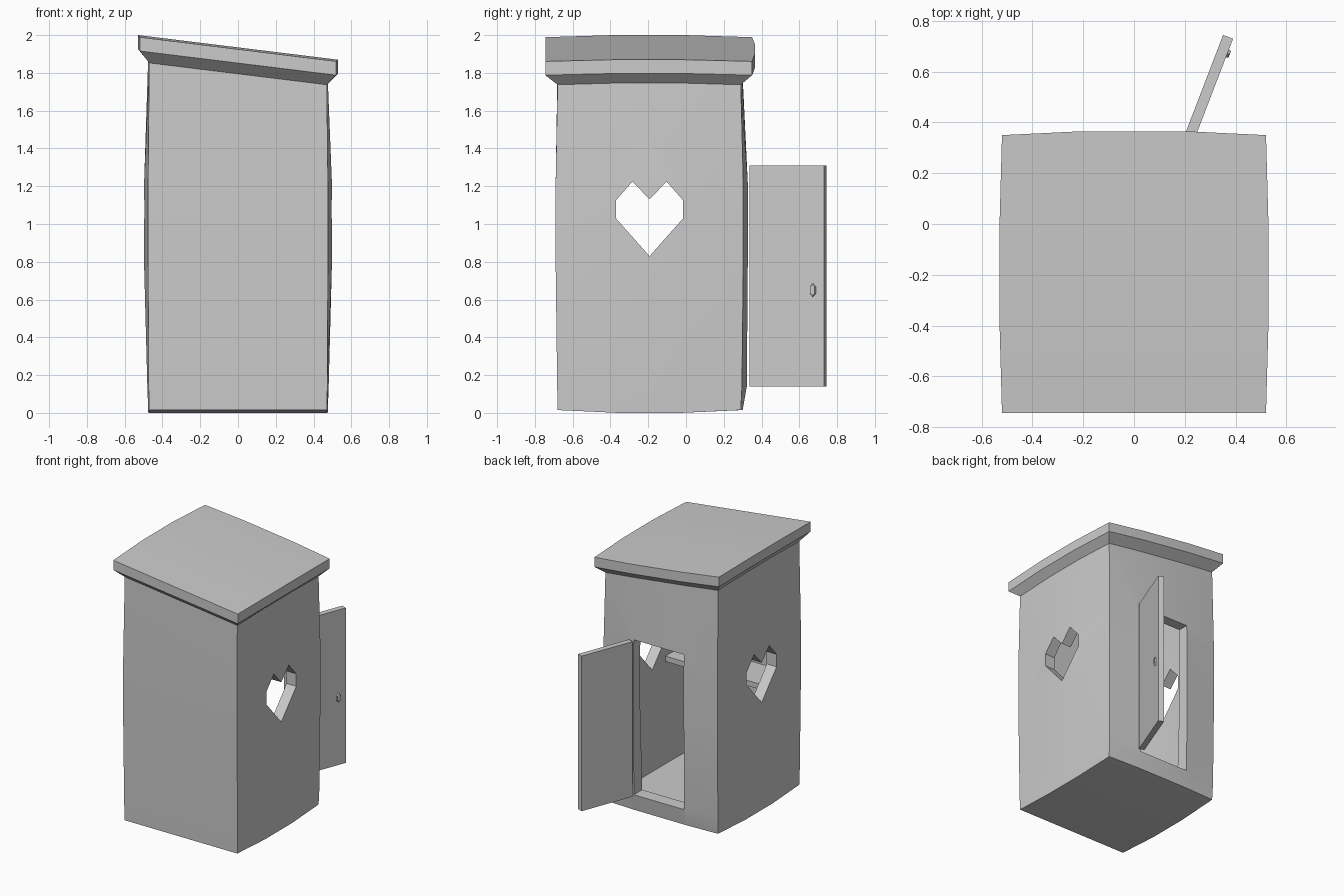
import bpy, bmesh, math
from mathutils import Matrix, Vector

if "Cube" in bpy.data.objects:
    bpy.data.objects.remove(bpy.data.objects["Cube"])

SLOPE = -0.123  # roof fall along x


def add_object(name, bm):
    bmesh.ops.recalc_face_normals(bm, faces=bm.faces)
    mesh = bpy.data.meshes.new(name)
    bm.to_mesh(mesh)
    bm.free()
    obj = bpy.data.objects.new(name, mesh)
    bpy.context.collection.objects.link(obj)
    return obj


def bulged_hull(name, rings):
    """Stack of 12-point rings: corner x, side x, front y, back corner y,
    back middle y, height, slope, end lift."""
    bm = bmesh.new()
    loops = []
    for cx, sx, front, back, back_mid, z, slope, lift in rings:
        y1, y2 = front + (back - front) / 3, front + (back - front) * 2 / 3
        plan = [(-cx, front, 1), (-.21, front, 1), (.21, front, 1), (cx, front, 1),
                (sx, y1, 0), (sx, y2, 0),
                (cx, back, 1), (.21, back_mid, 1), (-.21, back_mid, 1), (-cx, back, 1),
                (-sx, y2, 0), (-sx, y1, 0)]
        loops.append([bm.verts.new((x, y, z + slope * x + lift * end)) for x, y, end in plan])
    for a, b in zip(loops, loops[1:]):
        for i in range(12):
            j = (i + 1) % 12
            bm.faces.new((a[i], a[j], b[j], b[i]))
    for r in (loops[0], loops[-1]):
        bm.faces.new((r[0], r[1], r[2], r[3], r[4], r[11]))
        bm.faces.new((r[11], r[4], r[5], r[10]))
        bm.faces.new((r[10], r[5], r[6], r[7], r[8], r[9]))
    return add_object(name, bm)


def box(name, lo, hi, matrix=Matrix()):
    bm = bmesh.new()
    lo, hi = Vector(lo), Vector(hi)
    bmesh.ops.create_cube(bm, size=1, matrix=matrix @ Matrix.Translation((lo + hi) / 2)
                          @ Matrix.Diagonal((*(hi - lo), 1)))
    return add_object(name, bm)


def cut(target, cutter):
    mod = target.modifiers.new("cut", 'BOOLEAN')
    mod.operation = 'DIFFERENCE'
    mod.solver = 'EXACT'
    mod.object = cutter
    bpy.context.view_layer.objects.active = target
    bpy.ops.object.modifier_apply(modifier=mod.name)
    bpy.data.objects.remove(cutter)


# cabin walls flaring out into the overhanging roof slab
cabin = bulged_hull("cabin", [
    (.470, .475, -.680, .290, .300, 0, 0, .015),
    (.473, .480, -.682, .296, .322, .14, 0, 0),
    (.476, .497, -.690, .303, .327, .78, 0, 0),
    (.476, .497, -.690, .303, .327, 1.22, 0, 0),
    (.470, .476, -.680, .290, .298, 1.805, SLOPE, -.01),
    (.520, .530, -.745, .350, .365, 1.862, SLOPE, -.01),
    (.520, .530, -.745, .350, .365, 1.935, SLOPE, -.01)])

# hollow interior
cut(cabin, bulged_hull("cavity", [
    (.390, .395, -.600, .210, .220, .08, 0, 0),
    (.396, .417, -.610, .223, .247, .78, 0, 0),
    (.396, .417, -.610, .223, .247, 1.22, 0, 0),
    (.390, .396, -.600, .210, .218, 1.81, SLOPE, 0)]))

# doorway in the back wall
cut(cabin, box("doorway", (-.21, .1, .14), (.21, .6, 1.31)))

# heart window through both side walls
bm = bmesh.new()
heart = [(0, .83), (.178, 1.03), (.178, 1.125), (.09, 1.225), (0, 1.13),
         (-.09, 1.225), (-.178, 1.125), (-.178, 1.03)]
face = bm.faces.new([bm.verts.new((-1, y - .193, z)) for y, z in heart])
ext = bmesh.ops.extrude_face_region(bm, geom=[face])
bmesh.ops.translate(bm, vec=(2, 0, 0),
                    verts=[v for v in ext["geom"] if isinstance(v, bmesh.types.BMVert)])
cut(cabin, add_object("heart_window", bm))

bpy.ops.object.select_all(action='DESELECT')
cabin.select_set(True)
bpy.context.view_layer.objects.active = cabin
bpy.ops.object.shade_smooth_by_angle(angle=math.radians(20))

# plank inside along the front wall
box("shelf", (-.41, -.61, .84), (.41, -.34, .88))

# open door, local x runs from the hinge to the free edge
hinge = Matrix.Translation((.22, .345, 0)) @ Matrix.Rotation(math.radians(69), 4, 'Z')
box("door", (0, -.021, .14), (.42, .021, 1.31), hinge)

# oblong six-sided knob
bm = bmesh.new()
bmesh.ops.create_cone(bm, cap_ends=True, segments=6, radius1=1, radius2=.8, depth=1,
                      matrix=hinge @ Matrix.Translation((.358, -.025, .65))
                      @ Matrix.Diagonal((.02, .012, .038, 1))
                      @ Matrix.Rotation(math.radians(90), 4, 'X'))
add_object("door_knob", bm)
